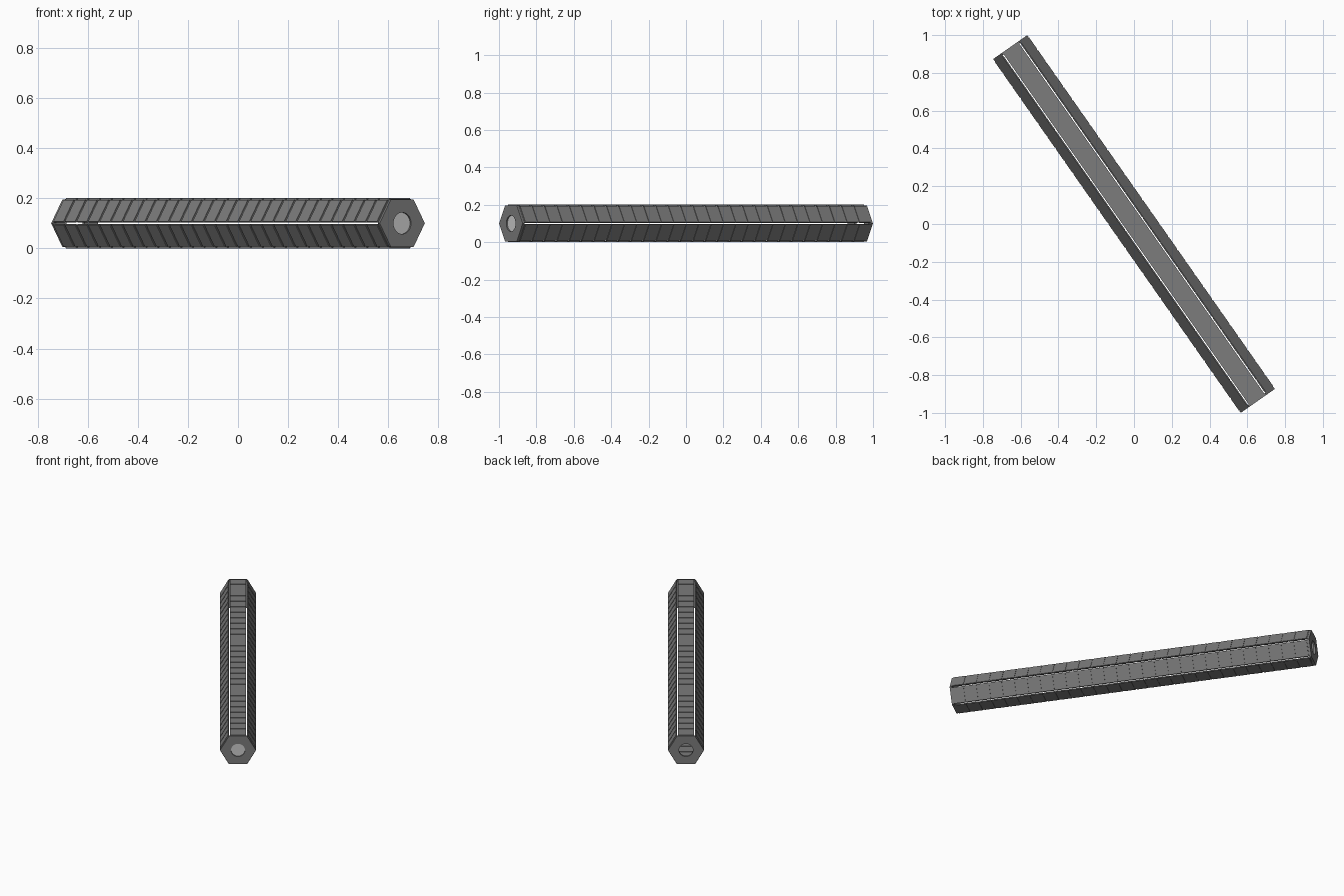
import bpy, bmesh, math
from mathutils import Matrix

if "Cube" in bpy.data.objects:
    bpy.data.objects.remove(bpy.data.objects["Cube"])

LENGTH = 2.286          # along the tube axis
COUNT = 28              # plates along each side
APOTHEM = 0.1           # axis to outer plate face
CAP_R, HOLE_R, CAP_T = 0.11, 0.043, 0.012
PLACE = Matrix.Translation((0, 0, APOTHEM)) @ Matrix.Rotation(math.radians(35), 4, 'Z')

dark = bpy.data.materials.new("dark_grey")
dark.diffuse_color = (0.2, 0.2, 0.2, 1)
dark.use_nodes = True
dark.node_tree.nodes["Principled BSDF"].inputs["Base Color"].default_value = dark.diffuse_color


def finish(name, bm, mat=None):
    bmesh.ops.recalc_face_normals(bm, faces=bm.faces)
    mesh = bpy.data.meshes.new(name)
    bm.to_mesh(mesh)
    bm.free()
    obj = bpy.data.objects.new(name, mesh)
    bpy.context.collection.objects.link(obj)
    obj.matrix_world = PLACE
    if mat:
        mesh.materials.append(mat)
    return obj


def box(bm, size, pos):
    m = Matrix.Translation(pos) @ Matrix.Diagonal((*size, 1))
    bmesh.ops.create_cube(bm, size=1, matrix=m)


# six side panels: thin backing strip with raised plates, open gaps at the corners
pitch = (LENGTH - 2 * CAP_T) / COUNT
for i in range(6):
    bm = bmesh.new()
    box(bm, (0.1, LENGTH - 2 * CAP_T, 0.002), (0, 0, APOTHEM - 0.004))
    for k in range(COUNT):
        y = (k + 0.5 - COUNT / 2) * pitch
        box(bm, (0.1, pitch - 0.01, 0.007), (0, y, APOTHEM - 0.0035))
    bm.transform(Matrix.Rotation(i * math.pi / 3, 4, 'Y'))
    finish(f"side_panel_{i + 1}", bm, dark)


# hexagonal end plates with a round hole
def end_plate(name, y0, y1):
    bm = bmesh.new()
    n = 36
    rings = []
    for inner, y in ((0, y0), (0, y1), (1, y1), (1, y0)):
        ring = []
        for j in range(n):
            a = 2 * math.pi * j / n
            off = a % (math.pi / 3) - math.pi / 6
            r = HOLE_R if inner else CAP_R * math.cos(math.pi / 6) / math.cos(off)
            ring.append(bm.verts.new((r * math.cos(a), y, r * math.sin(a))))
        rings.append(ring)
    for a, b in zip(rings, rings[1:] + rings[:1]):
        for j in range(n):
            k = (j + 1) % n
            bm.faces.new((a[j], a[k], b[k], b[j]))
    finish(name, bm, dark)


end_plate("front_end_plate", -LENGTH / 2, -LENGTH / 2 + CAP_T)
end_plate("back_end_plate", LENGTH / 2 - CAP_T, LENGTH / 2)

# pale recessed disc closing the front hole
bm = bmesh.new()
bmesh.ops.create_cone(bm, cap_ends=True, segments=36, radius1=HOLE_R, radius2=HOLE_R, depth=0.004,
                      matrix=Matrix.Translation((0, -LENGTH / 2 + CAP_T - 0.002, 0))
                      @ Matrix.Rotation(math.pi / 2, 4, 'X'))
finish("front_disc", bm)
